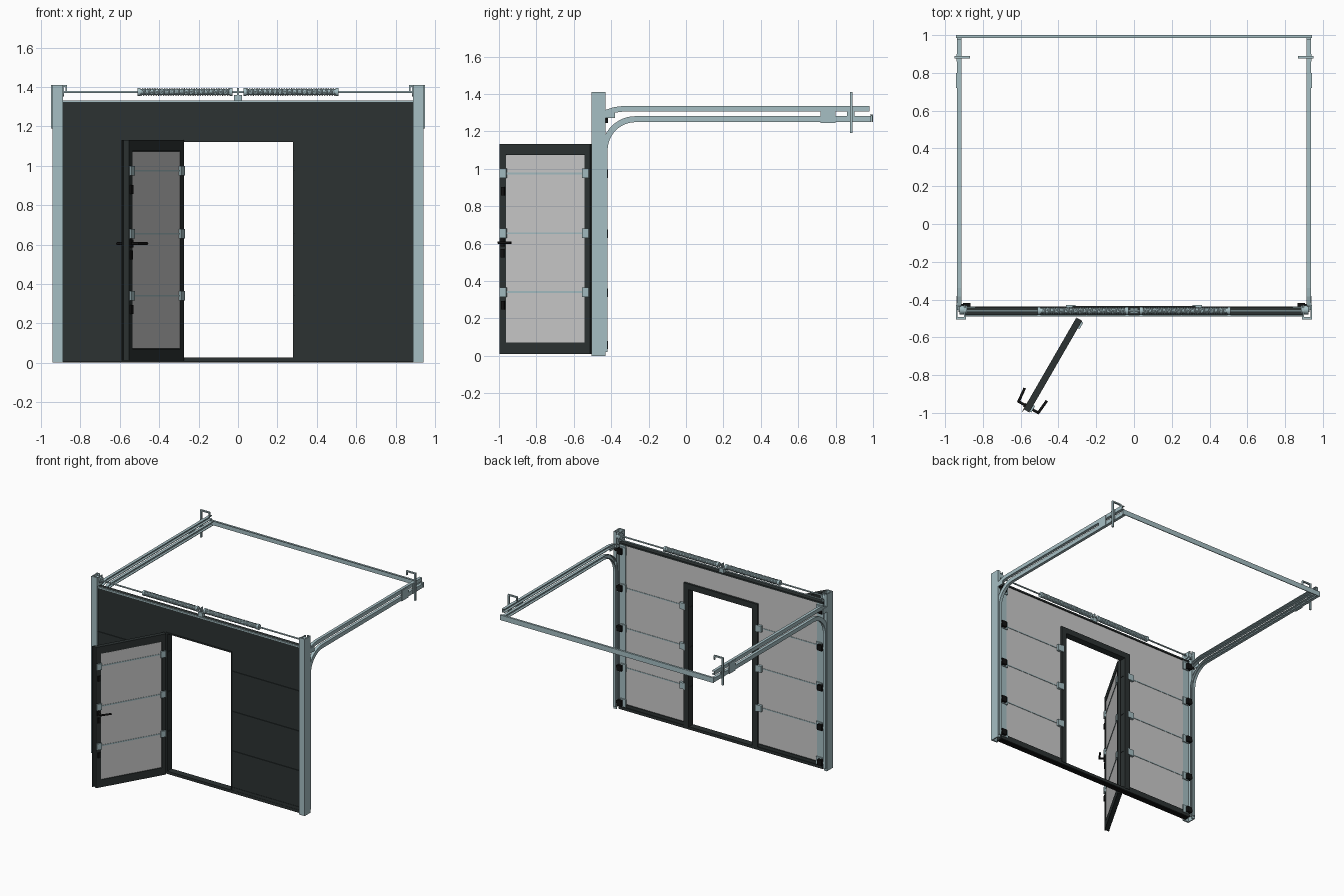
import bpy, bmesh, math
from mathutils import Matrix, Vector

if "Cube" in bpy.data.objects:
    bpy.data.objects.remove(bpy.data.objects["Cube"], do_unlink=True)


def material(name, r, g, b):
    m = bpy.data.materials.new(name)
    m.use_nodes = True
    m.diffuse_color = (r, g, b, 1)
    m.node_tree.nodes["Principled BSDF"].inputs["Base Color"].default_value = (r, g, b, 1)
    return m


DARK = material("anthracite", 0.025, 0.032, 0.032)
LIGHT = material("light grey lining", 0.6, 0.6, 0.6)
STEEL = material("galvanised steel", 0.38, 0.52, 0.55)
BLACK = material("black plastic", 0.006, 0.006, 0.006)
JOINTS = (0.34, 0.655, 0.975)


def finish(name, bm, mats, mirror=False, place=None):
    bmesh.ops.recalc_face_normals(bm, faces=bm.faces)
    me = bpy.data.meshes.new(name)
    bm.to_mesh(me)
    bm.free()
    for m in mats:
        me.materials.append(m)
    ob = bpy.data.objects.new(name, me)
    bpy.context.collection.objects.link(ob)
    if place:
        ob.matrix_world = place
    if mirror:
        ob.modifiers.new("both sides", "MIRROR")
    return ob


def prism(name, pts, y0, y1, mats, mirror=False, place=None):
    """Outline in x, z pushed from y0 to y1; a second material lines the +y face."""
    bm = bmesh.new()
    f = bm.faces.new([bm.verts.new((x, y0, z)) for x, z in pts])
    ext = bmesh.ops.extrude_face_region(bm, geom=[f])["geom"]
    for v in ext:
        if isinstance(v, bmesh.types.BMVert):
            v.co.y = y1
    bmesh.ops.recalc_face_normals(bm, faces=bm.faces)
    bm.normal_update()
    if len(mats) > 1:
        for f in bm.faces:
            f.material_index = int(f.normal.y > 0.9)
    return finish(name, bm, mats, mirror, place)


def box(name, x, y, z, mats, mirror=False, place=None):
    pts = [(x[0], z[0]), (x[1], z[0]), (x[1], z[1]), (x[0], z[1])]
    return prism(name, pts, y[0], y[1], mats, mirror, place)


def rod(name, a, b, r, mat, mirror=False, place=None, sides=16):
    a, b = Vector(a), Vector(b)
    bm = bmesh.new()
    m = Matrix.Translation((a + b) / 2) @ (b - a).to_track_quat("Z", "Y").to_matrix().to_4x4()
    bmesh.ops.create_cone(bm, cap_ends=True, segments=sides, radius1=r, radius2=r,
                          depth=(b - a).length, matrix=m)
    for f in bm.faces:
        f.smooth = len(f.verts) == 4
    return finish(name, bm, [mat], mirror, place)


def channel(name, path, h, x_out, x_in, t=0.005):
    """C-shaped rail, open toward the middle, swept along a y, z path."""
    prof = [(x_out, -h), (x_in, -h), (x_in, t - h), (x_out - t, t - h),
            (x_out - t, h - t), (x_in, h - t), (x_in, h), (x_out, h)]
    bm = bmesh.new()
    rings = []
    for i, p in enumerate(path):
        d = Vector(path[min(i + 1, len(path) - 1)]) - Vector(path[max(i - 1, 0)])
        d.normalize()
        rings.append([bm.verts.new((x, p[0] - d.y * o, p[1] + d.x * o)) for x, o in prof])
    n = len(prof)
    for r, s in zip(rings, rings[1:]):
        for k in range(n):
            bm.faces.new((r[k], r[(k + 1) % n], s[(k + 1) % n], s[k]))
    bm.faces.new(rings[0])
    bm.faces.new(rings[-1])
    return finish(name, bm, [STEEL], True)


# Curtain of sections: lower ones beside the opening, a U-shaped one on top
FRONT, BACK, G = -0.485, -0.45, 0.002
levels = (0.02,) + JOINTS
for i in range(3):
    box(f"side_section_{i + 1}", (0.28, 0.9), (FRONT, BACK),
        (levels[i] + G, levels[i + 1] - G), [DARK, LIGHT], True)
prism("top_section", [(-0.9, 0.977), (-0.28, 0.977), (-0.28, 1.12), (0.28, 1.12),
                      (0.28, 0.977), (0.9, 0.977), (0.9, 1.32), (-0.9, 1.32)],
      FRONT, BACK, [DARK, LIGHT])
box("section_core", (0.285, 0.895), (FRONT + 0.005, BACK - 0.005), (0.02, 1.0), [DARK], True)
box("top_seal", (-0.9, 0.9), (-0.48, -0.442), (1.315, 1.328), [DARK])
box("top_trim", (-0.9, 0.9), (-0.49, -0.482), (1.322, 1.332), [STEEL])
box("threshold", (-0.9, 0.9), (-0.49, -0.437), (0.004, 0.026), [DARK])
box("floor_seal", (-0.89, 0.89), (-0.48, -0.445), (0, 0.01), [BLACK])
box("bottom_rail", (0.28, 0.9), (-0.488, -0.442), (0.01, 0.05), [DARK], True)
box("end_cap", (0.845, 0.9), (-0.452, -0.446), (0.05, 1.315), [STEEL], True)

# Frame round the walk-through opening
prism("door_frame", [(-0.325, 0.02), (-0.28, 0.02), (-0.28, 1.12), (0.28, 1.12),
                     (0.28, 0.02), (0.325, 0.02), (0.325, 1.165), (-0.325, 1.165)],
      -0.452, -0.434, [DARK])
prism("front_frame_lip", [(-0.295, 0.02), (-0.28, 0.02), (-0.28, 1.12), (0.28, 1.12),
                          (0.28, 0.02), (0.287, 0.02), (0.287, 1.13), (-0.295, 1.13)],
      -0.49, -0.484, [DARK])

# Section hinges and rollers
for i, z in enumerate(JOINTS):
    box(f"inner_hinge_{i + 1}", (0.31, 0.36), (-0.452, -0.43), (z - 0.025, z + 0.025), [STEEL], True)
    box(f"joint_strip_{i + 1}", (0.325, 0.845), (-0.452, -0.447), (z - 0.004, z + 0.004), [STEEL], True)
for i, z in enumerate((0.06,) + JOINTS + (1.27,)):
    box(f"roller_bracket_{i + 1}", (0.865, 0.905), (-0.45, -0.418), (z - 0.025, z + 0.02), [BLACK], True)
    box(f"outer_hinge_{i + 1}", (0.84, 0.89), (-0.45, -0.438), (z - 0.03, z + 0.03), [STEEL], True)
    rod(f"roller_{i + 1}", (0.905, -0.435, z), (0.93, -0.435, z), 0.012, BLACK, True)

# Side posts
box("post_front", (0.89, 0.942), (-0.505, -0.492), (0, 1.41), [STEEL], True)
box("post_side", (0.934, 0.942), (-0.505, -0.43), (0, 1.41), [STEEL], True)
box("post_return", (0.915, 0.942), (-0.436, -0.43), (0, 1.41), [STEEL], True)
box("bearing_plate", (0.893, 0.9), (-0.495, -0.43), (1.335, 1.405), [STEEL], True)
rod("bearing", (0.885, -0.455, 1.375), (0.925, -0.455, 1.375), 0.024, STEEL, True)

# Running rails: the lower one climbs the post and bends back
arc = [(-0.27 - 0.165 * math.cos(a), 1.1 + 0.165 * math.sin(a))
       for a in [math.pi / 2 * k / 12 for k in range(13)]]
channel("curved_rail", [(-0.435, 0.02)] + arc + [(0.99, 1.265)], 0.016, 0.937, 0.914)
channel("upper_rail", [(-0.45, 1.29), (-0.42, 1.302), (-0.38, 1.315), (-0.34, 1.32), (0.98, 1.32)],
        0.015, 0.937, 0.914)
box("rail_splice", (0.935, 0.942), (0.72, 0.8), (1.245, 1.33), [STEEL], True)
box("rail_joiner", (0.935, 0.941), (0.86, 0.9), (1.25, 1.335), [STEEL], True)
box("front_joiner", (0.935, 0.941), (-0.44, -0.38), (1.27, 1.31), [STEEL], True)

# Rear cross bar and ceiling hangers
box("cross_bar", (-0.942, 0.942), (0.994, 1.0), (1.25, 1.29), [STEEL])
box("cross_bar_flange", (-0.942, 0.942), (0.984, 1.0), (1.285, 1.29), [STEEL])
box("cross_bar_splice", (-0.13, 0.13), (0.99, 0.996), (1.253, 1.287), [STEEL])
box("hanger", (0.938, 0.95), (0.877, 0.89), (1.19, 1.41), [STEEL], True)
box("hanger_arm", (0.868, 0.95), (0.877, 0.89), (1.4, 1.41), [STEEL], True)
box("hanger_tip", (0.868, 0.876), (0.877, 0.89), (1.375, 1.41), [STEEL], True)

# Torsion shaft and springs
Y, Z = -0.46, 1.375
rod("shaft", (-0.93, Y, Z), (0.93, Y, Z), 0.006, STEEL)
rod("spring_core", (0.04, Y, Z), (0.505, Y, Z), 0.0155, STEEL, True)
for i, x in enumerate((0.028, 0.495)):
    rod(f"spring_cone_{i + 1}", (x, Y, Z), (x + 0.016, Y, Z), 0.021, STEEL, True)
box("centre_bracket", (-0.02, 0.02), (-0.475, -0.445), (1.32, 1.36), [STEEL])
box("centre_plate", (-0.004, 0.004), (-0.475, -0.445), (1.32, 1.395), [STEEL])
for side, s in (("left", 1), ("right", -1)):
    cu = bpy.data.curves.new(side + "_spring", "CURVE")
    cu.dimensions = "3D"
    cu.bevel_depth, cu.bevel_resolution = 0.004, 0
    sp = cu.splines.new("POLY")
    turns, step = 36, 14
    sp.points.add(turns * step)
    for k, p in enumerate(sp.points):
        a = 2 * math.pi * k / step
        x = 0.044 + 0.45 * k / (turns * step)
        p.co = (s * x, Y + 0.0165 * math.cos(a), Z + 0.0165 * math.sin(a), 1)
    cu.materials.append(STEEL)
    bpy.context.collection.objects.link(bpy.data.objects.new(side + "_spring", cu))

# Walk-through door, swung open; local x runs from the hinge, local +y is the inside
D = Matrix.Translation((-0.305, -0.495, 0)) @ Matrix.Rotation(math.radians(-120), 4, "Z")
W, T = 0.56, 0.035
edges = (0.012,) + JOINTS + (1.13,)
for i in range(4):
    box(f"door_section_{i + 1}", (0.004, W - 0.004), (0, 0.028),
        (edges[i] + G, edges[i + 1] - G), [DARK], place=D)
    lo, hi = max(edges[i], 0.07), min(edges[i + 1], 1.075)
    box(f"door_lining_{i + 1}", (0.035, 0.52), (0.026, 0.032), (lo + G, hi - G), [LIGHT], place=D)
box("door_core", (0.006, W - 0.006), (0.004, 0.027), (0.014, 1.128), [DARK], place=D)
box("door_hinge_stile", (0, 0.035), (0.002, T), (0.01, 1.132), [DARK], place=D)
box("door_lock_stile", (0.52, W), (0.002, T), (0.01, 1.132), [DARK], place=D)
box("door_bottom_rail", (0, W), (0.002, T), (0.01, 0.07), [DARK], place=D)
box("door_top_rail", (0, W), (0.002, T), (1.075, 1.132), [DARK], place=D)
box("door_lip", (W - 0.005, W + 0.015), (0, 0.004), (0.01, 1.132), [DARK], place=D)
for i, z in enumerate(JOINTS):
    box(f"door_joint_{i + 1}", (0.035, 0.52), (0.03, 0.035), (z - 0.005, z + 0.005), [STEEL], place=D)
    for side, x in (("hinge", 0.005), ("lock", 0.515)):
        box(f"door_{side}_bracket_{i + 1}", (x, x + 0.04), (0.03, 0.045),
            (z - 0.025, z + 0.025), [STEEL], place=D)

# Door furniture: lever, cylinder plate and catches
for i, z in enumerate((0.27, 0.88)):
    box(f"catch_{i + 1}", (0.527, 0.547), (T - 0.002, T + 0.008), (z - 0.022, z + 0.022), [BLACK], place=D)
for side, y0, s in (("inner", T, 1), ("outer", 0, -1)):
    box(side + "_lock_plate", (0.528, 0.548), sorted((y0, y0 + s * 0.007)), (0.525, 0.57), [BLACK], place=D)
    box(side + "_handle_plate", (0.528, 0.55), sorted((y0, y0 + s * 0.008)), (0.585, 0.627), [BLACK], place=D)
    rod(side + "_handle_stem", (0.538, y0, 0.605), (0.538, y0 + s * 0.045, 0.605), 0.007, BLACK, place=D)
    rod(side + "_handle_lever", (0.543, y0 + s * 0.042, 0.605), (0.46, y0 + s * 0.05, 0.605),
        0.007, BLACK, place=D)
